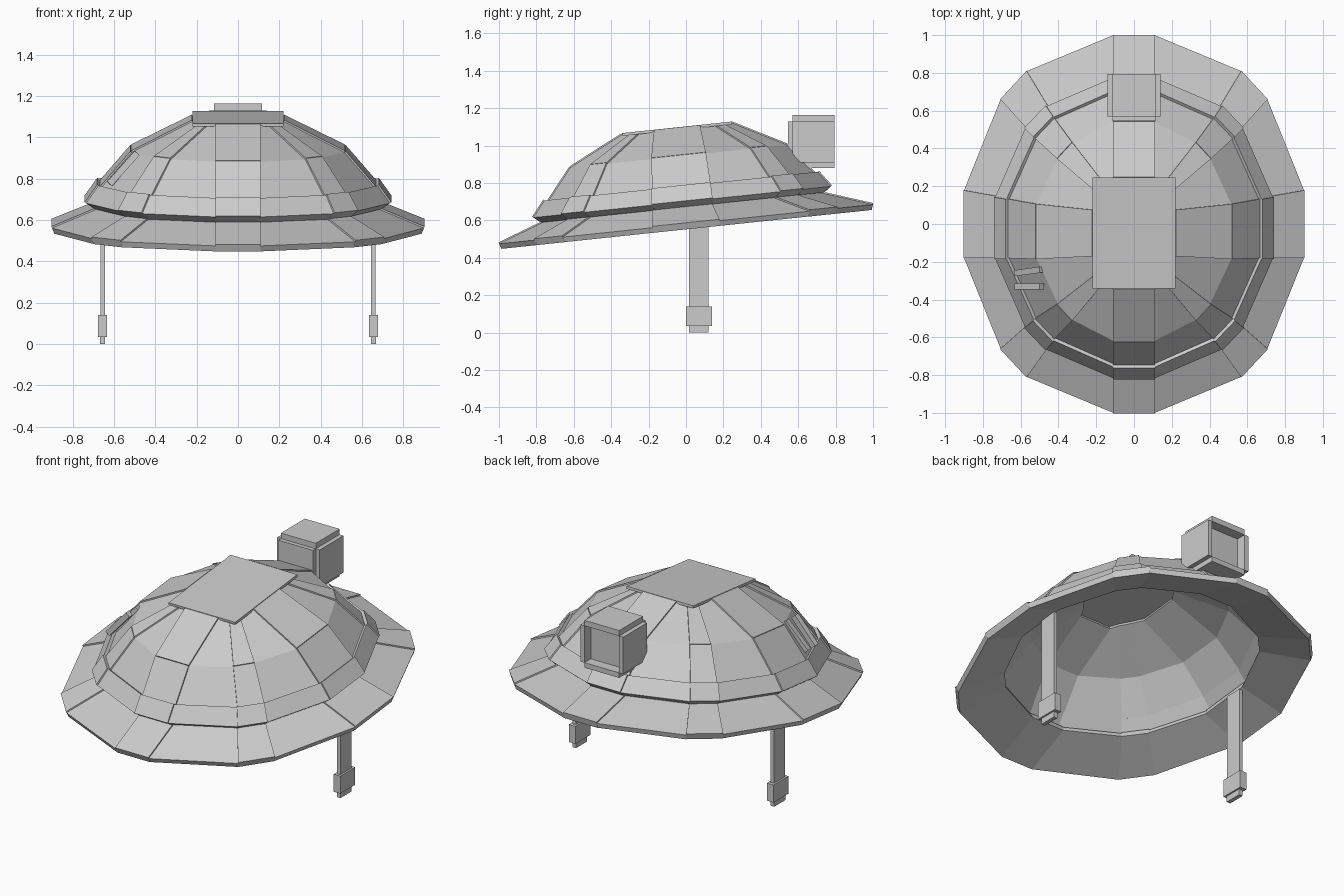
import bpy, bmesh, math
from mathutils import Vector, Matrix

if "Cube" in bpy.data.objects:
    bpy.data.objects.remove(bpy.data.objects["Cube"])

TILT = Matrix.Translation((0, 0, 0.565)) @ Matrix.Rotation(math.atan(0.105), 4, 'X')


def finish(bm, name, matrix=Matrix()):
    bmesh.ops.recalc_face_normals(bm, faces=bm.faces)
    bm.transform(matrix)
    me = bpy.data.meshes.new(name)
    bm.to_mesh(me)
    bm.free()
    ob = bpy.data.objects.new(name, me)
    bpy.context.collection.objects.link(ob)
    return ob


def box(name, lo, hi, matrix=Matrix()):
    bm = bmesh.new()
    bmesh.ops.create_cube(bm, size=1)
    for v in bm.verts:
        v.co = Vector([lo[i] + (v.co[i] + 0.5) * (hi[i] - lo[i]) for i in range(3)])
    return finish(bm, name, matrix)


def ring(x, front, back, z):
    """Sixteen-sided outline: half width, front and back reach, height."""
    cy, ry = (back - front) / 2 + 0.1 * z, (back + front) / 2
    quarter = [(x, 0.1 + 0.08 * ry), (0.785 * x, 0.66 * ry),
               (0.63 * x, 0.81 * ry), (0.11, ry)]
    half = quarter + [(-a, b) for a, b in reversed(quarter)]
    pts = half + [(-a, -b) for a, b in half]
    return [Vector((a, b + cy, z)) for a, b in pts]


def panels(name, upper, lower, thick, lift=0.0):
    """Solid armour slabs between two outlines, alternate ones lifted."""
    bm = bmesh.new()
    n = len(upper)
    for i in range(n):
        j = (i + 1) % n
        q = [upper[i], upper[j], lower[j], lower[i]]
        nrm = (q[2] - q[0]).cross(q[3] - q[1]).normalized()
        if nrm.z < 0:
            nrm = -nrm
        up = lift if i % 2 else 0
        top = [bm.verts.new(p + nrm * up) for p in q]
        bot = [bm.verts.new(p - nrm * thick) for p in q]
        bm.faces.new(top)
        bm.faces.new(bot[::-1])
        for k in range(4):
            m = (k + 1) % 4
            bm.faces.new((top[k], bot[k], bot[m], top[m]))
    return finish(bm, name, TILT)


# helmet shell
crown = ring(0.22, 0.34, 0.25, 0.527)
middle = ring(0.515, 0.62, 0.545, 0.38)
lower = ring(0.665, 0.745, 0.70, 0.205)
panels("crown_panels", crown, middle, 0.03, 0.008)
panels("side_panels", middle, lower, 0.03, 0.008)
panels("rim_band", ring(0.675, 0.76, 0.71, 0.22), ring(0.735, 0.82, 0.78, 0.135), 0.05, 0.008)
panels("brim", ring(0.66, 0.74, 0.70, 0.115), ring(0.9, 1.005, 1.005, 0.015), 0.03, 0.008)
box("crown_plate", (-0.22, -0.287, 0.52), (0.22, 0.303, 0.535))

bpy.data.objects["crown_plate"].data.transform(TILT)

# chin straps with clips
for s, side in ((1, "right"), (-1, "left")):
    for part, w, y0, y1, z0, z1 in (("strap", 0.011, 0.015, 0.12, 0.13, 0.66),
                                    ("strap_clip", 0.022, 0.0, 0.14, 0.035, 0.14),
                                    ("strap_tip", 0.012, 0.015, 0.12, 0.0, 0.04)):
        box(f"{side}_{part}", (s * 0.655 - w, y0, z0), (s * 0.655 + w, y1, z1))

# open box on the back
box("box_core", (-0.115, 0.57, 0.91), (0.115, 0.735, 1.13))
box("box_front_plate", (-0.115, 0.545, 0.91), (0.115, 0.57, 1.13))
for s, side in ((1, "right"), (-1, "left")):
    box(f"box_{side}_plate", (s * 0.128 - 0.013, 0.57, 0.91), (s * 0.128 + 0.013, 0.795, 1.13))
box("box_top_plate", (-0.115, 0.57, 1.13), (0.115, 0.795, 1.163))
box("box_bottom_plate", (-0.115, 0.57, 0.88), (0.115, 0.795, 0.91))

# two small rods tucked on the left side
for k, (y, yaw) in enumerate(((-0.25, -8), (-0.33, 0))):
    m = (Matrix.Translation((-0.555, y, 0.85)) @ Matrix.Rotation(math.radians(-yaw), 4, 'Z')
         @ Matrix.Rotation(math.radians(-48), 4, 'Y'))
    box(f"side_rod_{k + 1}", (-0.1, -0.016, -0.016), (0.1, 0.016, 0.016), m)
